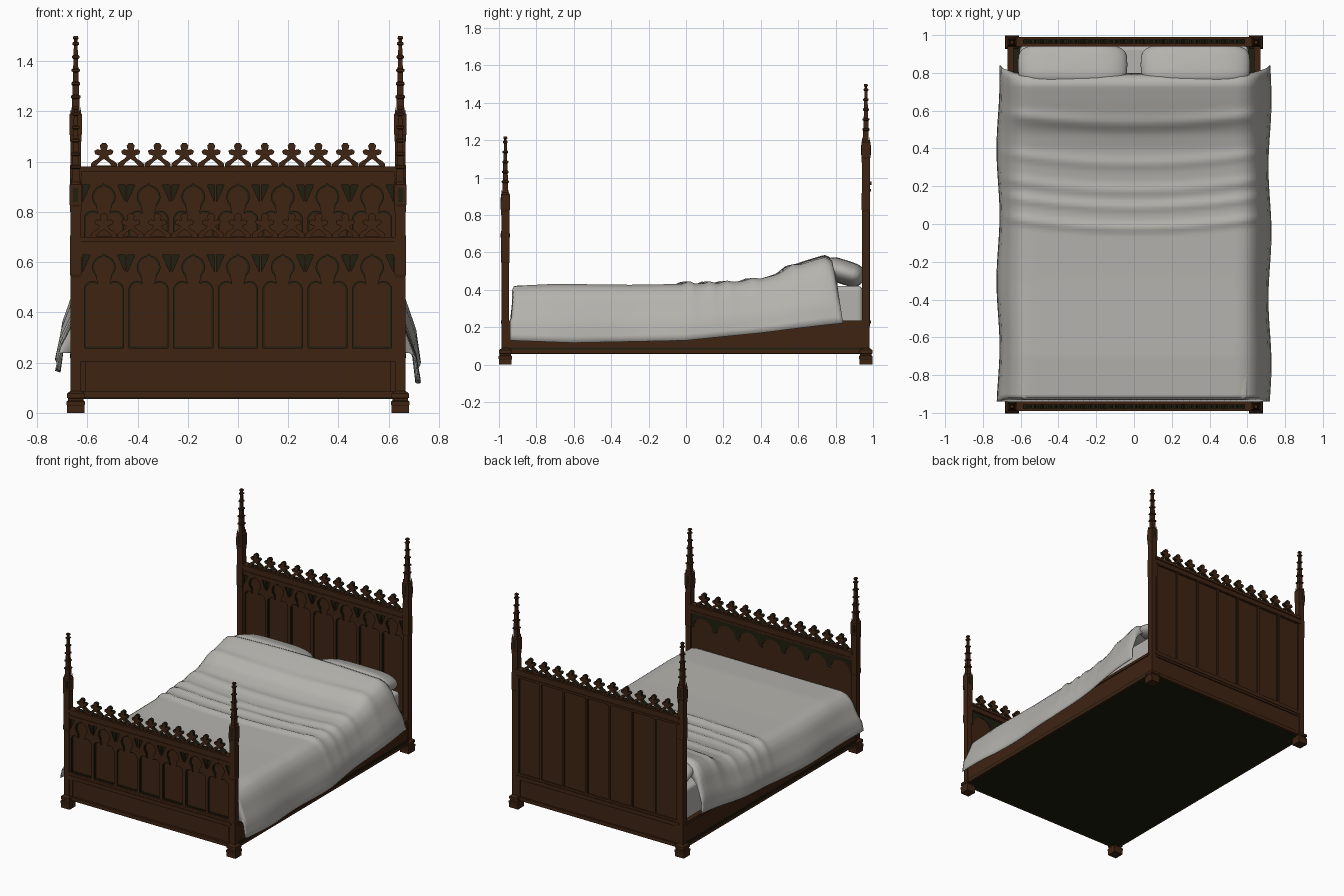
import bpy, bmesh, math
from mathutils import Matrix, Vector

cube = bpy.data.objects.get("Cube")
if cube:
    bpy.data.objects.remove(cube, do_unlink=True)


def material(name, color):
    mat = bpy.data.materials.new(name)
    mat.use_nodes = True
    mat.diffuse_color = (*color, 1)
    mat.node_tree.nodes["Principled BSDF"].inputs["Base Color"].default_value = (*color, 1)
    return mat


WOOD = material("brown wood", (.048, .017, .006))
DARK = material("dark tarnished wood", (.013, .013, .005))
LINEN = material("pale linen", (.46, .45, .42))


def add_object(name, mesh, *mats):
    obj = bpy.data.objects.new(name, mesh)
    bpy.context.collection.objects.link(obj)
    mesh.materials.clear()
    for mat in mats:
        mesh.materials.append(mat)
    return obj


def finish(name, bm, *mats, smooth=False):
    mesh = bpy.data.meshes.new(name)
    bm.to_mesh(mesh)
    bm.free()
    for poly in mesh.polygons:
        poly.use_smooth = smooth
    return add_object(name, mesh, *mats)


def box(name, xs, ys, zs, mat, bevel=0):
    """Box given by its low and high limits on each axis."""
    bm = bmesh.new()
    low, high = Vector((xs[0], ys[0], zs[0])), Vector((xs[1], ys[1], zs[1]))
    size = Matrix.Diagonal((*(high - low), 1))
    bmesh.ops.create_cube(bm, size=1, matrix=Matrix.Translation((low + high) / 2) @ size)
    if bevel:
        bmesh.ops.bevel(bm, geom=bm.edges[:], offset=bevel, segments=3, affect='EDGES', profile=.5)
    return finish(name, bm, mat)


def plate(name, outlines, y, depth, mat):
    """Upright fretwork plate: nested outlines become holes, cut edges are dark."""
    curve = bpy.data.curves.new(name, 'CURVE')
    curve.dimensions, curve.fill_mode, curve.extrude = '2D', 'BOTH', depth / 2
    for points in outlines:
        spline = curve.splines.new('POLY')
        spline.points.add(len(points) - 1)
        for p, (x, z) in zip(spline.points, points):
            p.co = (x, z, 0, 1)
        spline.use_cyclic_u = True
    temp = bpy.data.objects.new(name + " curve", curve)
    mesh = bpy.data.meshes.new_from_object(temp)
    bpy.data.objects.remove(temp)
    mesh.transform(Matrix.Translation((0, y, 0)) @ Matrix.Rotation(math.pi / 2, 4, 'X'))
    obj = add_object(name, mesh, mat, DARK)
    for poly in mesh.polygons:
        poly.use_smooth = False
        poly.material_index = int(abs(poly.normal.y) < .5)
    return obj


def tower(name, x, y, profile, mat):
    """Square stack through (height, half width) pairs."""
    bm = bmesh.new()
    rings = [[bm.verts.new((x + i * h, y + j * h, z))
              for i, j in ((-1, -1), (1, -1), (1, 1), (-1, 1))] for z, h in profile]
    for a, b in zip(rings, rings[1:]):
        for k in range(4):
            n = (k + 1) % 4
            bm.faces.new((a[k], a[n], b[n], b[k]))
    bm.faces.new(rings[0][::-1])
    bm.faces.new(rings[-1])
    return finish(name, bm, mat)


def arc(cx, cz, r, start, end, steps=10):
    angles = [math.radians(start + (end - start) * i / steps) for i in range(steps + 1)]
    return [(cx + r * math.cos(a), cz + r * math.sin(a)) for a in angles]


def lerp(t, table):
    for (a, p), (b, q) in zip(table, table[1:]):
        if t <= b:
            return p + (q - p) * max(0, t - a) / (b - a)
    return table[-1][1]


PITCH = .178
BAYS = [(i - 3) * PITCH for i in range(7)]
MULLIONS = [(i - 3.5) * PITCH for i in range(8)]


def trefoil(cx, lift, inset=0):
    """Tall panel opening with a cusped, pointed head."""
    half = .078 - inset
    left = [(-half, .258 + inset - lift)] + arc(-.045, .49, .033 - inset, 180, 45)
    left += arc(0, .58, .045 - inset, 225, 100) + [(0, .633 - inset)]
    right = [(-x, z) for x, z in left[-2::-1]]
    return [(cx + x, z + lift) for x, z in left + right]


def fleuron(cx, base):
    """Cresting finial on two spread legs, with its arch hole."""
    side = [(.052, 0), (.052, .012), (.041, .022), (.024, .032), (.016, .044), (.034, .05),
            (.038, .063), (.026, .07), (.012, .066), (.016, .084), (.008, .094)]
    outline = side + [(-x, z) for x, z in side[::-1]]
    hole = [(-.03, .005), (.03, .005), (.016, .02), (0, .031), (-.016, .02)]
    return [[(cx + x, base + z) for x, z in pts] for pts in (outline, hole)]


def end_board(name, c, lift):
    wide, top = (-.635, .635), .64 + lift
    box(name + "_panel", wide, (c - .004, c + .01), (.06, top), WOOD)
    # Carved arcade with dark shadow layer behind it
    rect = [(-.63, .25), (.63, .25), (.63, top + .005), (-.63, top + .005)]
    holes = [trefoil(x, lift) for x in BAYS]
    for m in MULLIONS:
        for s in (-1, 1):
            if abs(m + s * .03) < .62:
                holes.append([(m + s * x, z + lift) for x, z in ((.004, .628), (.034, .628), (.004, .56))])
    plate(name + "_tracery", [rect] + holes, c - .012, .009, WOOD)
    plate(name + "_tracery_shadow", [rect] + [trefoil(x, lift, .006) for x in BAYS], c - .0055, .004, DARK)
    # Rails and mouldings
    for part, low, high, out in (("bottom_rail", .06, .085, .019), ("middle_rail", .205, .25, .018),
                                 ("middle_bead", .22, .235, .022), ("top_rail", top, top + .06, .018),
                                 ("lower_cornice", top + .005, top + .018, .022),
                                 ("upper_cornice", top + .04, top + .06, .025)):
        box(f"{name}_{part}", wide, (c - out, c + out), (low, high), WOOD)
    for s in (-1, 1):
        box(name + "_stile", sorted((s * .605, s * .635)), (c - .012, c + .014), (.06, .21), WOOD)
    # Cresting
    shapes = []
    for i in range(-5, 6):
        shapes += fleuron(i * .1068, top + .06)
    plate(name + "_cresting", shapes, c, .022, WOOD)


end_board("footboard", -.966, 0)
end_board("headboard", .966, .28)

# Headboard back battens with dark grooves
for m in MULLIONS:
    box("back_groove", (m - .012, m + .012), (.974, .978), (.25, .92), DARK)
    box("back_batten", (m - .007, m + .007), (.974, .984), (.25, .92), WOOD)
# Dark scalloped border inside the footboard
edge = [(-.625, .64), (-.625, .54)]
for x in BAYS:
    edge += arc(x, .54, .075, 180, 0)
plate("footboard_inner_border", [edge + [(.625, .54), (.625, .64)]], -.955, .004, DARK)

# Corner posts with moulded feet, collared spires and pinnacles
FOOT = [(0, .034), (.028, .034), (.032, .036), (.045, .036), (.05, .031), (.058, .031),
        (.06, .034), (.078, .034), (.088, .02)]
for x in (-.646, .646):
    for label, y, shoulder in (("foot", -.966, .82), ("head", .962, 1.1)):
        shaft = [(shoulder - .28, .02), (shoulder - .27, .023), (shoulder, .021), (shoulder + .01, .025),
                 (shoulder + .09, .024), (shoulder + .1, .015)]
        for i in range(5):
            z, w = shoulder + .15 + i * .053, .0145 - i * .0017
            shaft += [(z, w), (z + .004, w + .005), (z + .012, w + .005), (z + .016, w - .001)]
        shaft += [(shoulder + .385, .006), (shoulder + .39, .011), (shoulder + .4, .009)]
        tower(label + "_post", x, y, FOOT + shaft, WOOD)
        for i in (-1, 1):
            for j in (-1, 1):
                tower(label + "_pinnacle", x + i * .018, y + j * .018,
                      [(shoulder - .02, .005), (shoulder + .075, .005), (shoulder + .115, .001)], WOOD)
            box(label + "_post_niche", (x - .01, x + .01), sorted((y + i * .022, y + i * .026)),
                (shoulder + .02, shoulder + .075), DARK)

# Side rails and underside
for s in (-1, 1):
    box("side_rail", sorted((s * .635, s * .662)), (-.95, .95), (.06, .235), WOOD)
    box("side_rail_lip", sorted((s * .635, s * .669)), (-.95, .95), (.218, .237), WOOD)
    box("side_rail_skirting", sorted((s * .635, s * .671)), (-.95, .95), (.06, .08), WOOD)
    box("side_rail_groove", sorted((s * .64, s * .667)), (-.95, .95), (.08, .092), DARK)
box("underside", (-.655, .655), (-.965, .965), (.056, .066), DARK)

# Mattress and pillows
mattress = box("mattress", (-.605, .605), (-.93, .945), (.1, .42), LINEN, bevel=.025)
for s in (-1, 1):
    bm = bmesh.new()
    bmesh.ops.create_uvsphere(bm, u_segments=32, v_segments=16, radius=1)
    for v in bm.verts:
        x, y, z = v.co
        v.co = (math.copysign(abs(x) ** .5, x) * .29, math.copysign(abs(y) ** .5, y) * .115, z * .065)
    tilt = Matrix.Translation((s * .325, .843, .495)) @ Matrix.Rotation(math.radians(-18), 4, 'X')
    bmesh.ops.transform(bm, matrix=tilt, verts=bm.verts)
    finish("pillow", bm, LINEN, smooth=True)

# Draped blanket: cross-section swept along the bed, with curved folds
ACROSS = [(0, 0), (.6, .56), (.68, .61), (.76, .65), (.9, .705), (1, .72)]
DROP = [(0, 0), (.6, 0), (.68, .05), (.76, .2), (1, 1)]
TOP = [(-.94, .42), (-.7, .432), (-.3, .427), (.2, .435), (.4, .46), (.48, .485), (.56, .53),
       (.65, .56), (.74, .587), (.78, .57), (.8, .5)]
HEM = [(-.94, .13), (-.6, .117), (0, .13), (.4, .17), (.8, .222)]
FOLDS = [(-.02, .014, .02), (.09, .012, .02), (.18, .012, .025), (.32, .01, .025), (.53, .012, .03)]
bm = bmesh.new()
bmesh.ops.create_grid(bm, x_segments=60, y_segments=90, size=1)
for v in bm.verts:
    u, t = v.co.x, v.co.y
    a, y = abs(u), -.07 + .87 * t
    x, d = lerp(a, ACROSS), lerp(a, DROP)
    top, hem = lerp(y, TOP), lerp(y, HEM) + (.045 if u < 0 else 0)
    top -= .04 * x * x * max(0, min(1, (y - .4) * 5))
    z = top + (hem - top) * d
    for center, height, width in FOLDS:
        offset = (y - center - .12 * x * x) / width
        z += height * math.exp(-offset * offset) * (1 - d)
    x += d * .008 * math.sin(9 * y + 2 * u)
    if t < -.999:
        z = min(z, .24)
    v.co = (math.copysign(x, u), y + max(0, t) ** 8 * d * .04, z)
blanket = finish("blanket", bm, LINEN, smooth=True)
thick = blanket.modifiers.new("thickness", 'SOLIDIFY')
thick.thickness = .006
